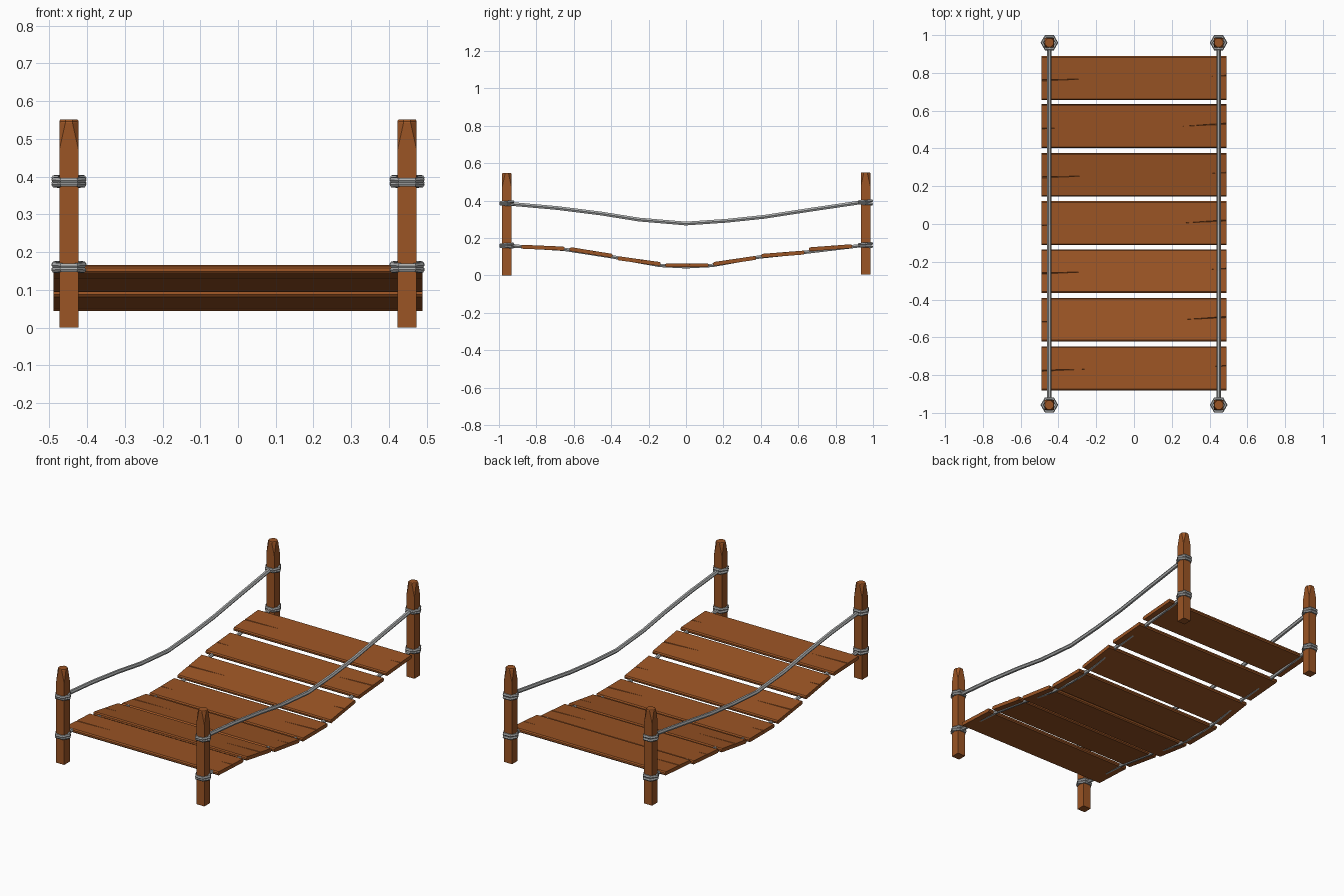
import bpy, bmesh, math
from mathutils import Vector, Matrix

if "Cube" in bpy.data.objects:
    bpy.data.objects.remove(bpy.data.objects["Cube"])


def material(name, rgb):
    m = bpy.data.materials.new(name)
    m.diffuse_color = (*rgb, 1)
    m.use_nodes = True
    m.node_tree.nodes["Principled BSDF"].inputs["Base Color"].default_value = m.diffuse_color
    return m


WOOD = material("brown wood", (0.33, 0.09, 0.018))
ROPE = material("grey rope", (0.42, 0.43, 0.43))


def make(name, verts, faces, mat):
    me = bpy.data.meshes.new(name)
    me.from_pydata(verts, [], faces)
    bm = bmesh.new()
    bm.from_mesh(me)
    bmesh.ops.recalc_face_normals(bm, faces=bm.faces)
    bm.to_mesh(me)
    bm.free()
    me.materials.append(mat)
    ob = bpy.data.objects.new(name, me)
    bpy.context.collection.objects.link(ob)
    return ob


# Six-sided rope swept along a path of points
def rope(name, pts, r, closed=False, n=6):
    pts = [Vector(p) for p in pts]
    k = len(pts)
    verts, faces = [], []
    for i, p in enumerate(pts):
        a = pts[i - 1] if (closed or i) else p
        b = pts[(i + 1) % k] if (closed or i < k - 1) else p
        t = (b - a).normalized()
        side = t.cross(Vector((0, 0, 1))).normalized()
        up = side.cross(t)
        w = 1 / math.cos(math.pi / k) if closed else 1
        for j in range(n):
            ang = 2 * math.pi * j / n
            verts.append(p + side * (r * w * math.cos(ang)) + up * (r * math.sin(ang)))
    for i in range(k if closed else k - 1):
        for j in range(n):
            a, b = i * n, ((i + 1) % k) * n
            faces.append((a + j, a + (j + 1) % n, b + (j + 1) % n, b + j))
    if not closed:
        faces += [tuple(range(n)), tuple(range((k - 1) * n, k * n))]
    return make(name, verts, faces, ROPE)


# Square post whose corners are shaved away towards the top
def post(name, x, y, z):
    h, c, top, cut = 0.0255, 0.016, 0.546, 0.47
    corners = [(1, 1), (-1, 1), (-1, -1), (1, -1)]
    verts = [(sx * h, sy * h, 0) for sx, sy in corners]
    verts += [(sx * h, sy * h, cut) for sx, sy in corners]
    octagon = []
    for i, (sx, sy) in enumerate(corners):
        pair = [(sx * h, sy * (h - c)), (sx * (h - c), sy * h)]
        octagon += pair if i % 2 == 0 else pair[::-1]
    verts += [(a, b, top - 0.004) for a, b in octagon]
    verts += [(a * 0.9, b * 0.9, top) for a, b in octagon]
    faces = [(0, 1, 2, 3), tuple(range(16, 24))]
    for i in range(4):
        j = (i + 1) % 4
        faces.append((i, j, 4 + j, 4 + i))
        faces.append((4 + i, 8 + 2 * i, 9 + 2 * i))
        faces.append((4 + i, 4 + j, 8 + 2 * j, 9 + 2 * i))
    for i in range(8):
        j = (i + 1) % 8
        faces.append((8 + i, 8 + j, 16 + j, 16 + i))
    make(name, verts, faces, WOOD).location = (x, y, z)


# Plank with chamfered long edges and a thin V-shaped crack in each end
def plank(name, y, z, slope, long_left):
    L, W, T, c = 0.489, 0.116, 0.0105, 0.006
    prof = [(-W + c, T), (W - c, T), (W, T - c), (W, c - T),
            (W - c, -T), (c - W, -T), (-W, c - T), (-W, T - c)]
    verts = [(sx * L, a, b) for sx in (-1, 1) for a, b in prof]
    faces = [(i, i + 1, i + 9, i + 8) for i in range(1, 7)] + [(7, 0, 8, 15)]
    top = []
    for sx, base in ((-1, 0), (1, 8)):
        is_long = (sx < 0) == long_left
        length = 0.235 if is_long else 0.08
        w = 0.0035 if is_long else 0.002
        e = -0.012 if sx < 0 else 0.014      # crack position on the end
        tip = e + (0.008 if sx < 0 else -0.014) * (1 if is_long else 0.3)
        s = len(verts)
        verts += [(sx * L, e - w, T), (sx * (L - length), tip, T),
                  (sx * L, e + w, T), (sx * L, e, T - 0.008)]
        faces += [(s, s + 1, s + 3), (s + 1, s + 2, s + 3)]
        faces.append((base, s, s + 3, s + 2) + tuple(base + i for i in range(1, 8)))
        loop = [base, s, s + 1, s + 2, base + 1]
        top += loop if sx < 0 else loop[::-1]
    faces.append(tuple(top))
    ob = make(name, verts, faces, WOOD)
    ob.location = (0, y, z)
    ob.rotation_euler = (slope, 0, 0)


# Deck: centre y, height at front edge, height at back edge
deck = [(-0.765, 0.153, 0.143), (-0.508, 0.141, 0.104), (-0.251, 0.092, 0.060),
        (0.005, 0.054, 0.054), (0.26, 0.060, 0.094), (0.518, 0.104, 0.122),
        (0.773, 0.139, 0.156)]
for i, (y, z0, z1) in enumerate(deck):
    plank(f"deck_plank_{i + 1}", y, (z0 + z1) / 2, math.atan2(z1 - z0, 0.23), i % 2 == 0)

# Sagging rope paths (y, z)
rail = [(-0.96, 0.384), (-0.69, 0.36), (-0.45, 0.33), (-0.25, 0.298), (0, 0.277),
        (0.22, 0.292), (0.42, 0.313), (0.66, 0.35), (0.96, 0.394)]
lower = [(-0.96, 0.159), (-0.65, 0.139), (-0.4, 0.100), (-0.14, 0.053), (0, 0.046),
         (0.14, 0.053), (0.39, 0.098), (0.64, 0.124), (0.96, 0.162)]

for side, sx in (("left", -1), ("right", 1)):
    x = sx * 0.448
    rope(f"{side}_handrail_rope", [(x, y, z) for y, z in rail], 0.0115)
    rope(f"{side}_deck_rope", [(x, y, z) for y, z in lower], 0.0105)
    for end, y, z in (("front", -0.958, 0.0), ("back", 0.96, 0.005)):
        post(f"{end}_{side}_post", x, y, z)
        # Doubled hexagonal rope wraps at both rope heights
        for label, zc in (("upper", 0.385 + z), ("lower", 0.159 + z * 0.6)):
            for k, dz in enumerate((-0.0065, 0.0065)):
                tilt = Matrix.Rotation(0.06 * (1 if k else -1), 3, 'X')
                ring = []
                for j in range(6):
                    a = math.pi / 3 * j
                    p = tilt @ Vector((0.0375 * math.cos(a), 0.0375 * math.sin(a), 0))
                    ring.append(p + Vector((x, y, zc + dz)))
                rope(f"{end}_{side}_{label}_wrap_{k + 1}", ring, 0.008, closed=True)
